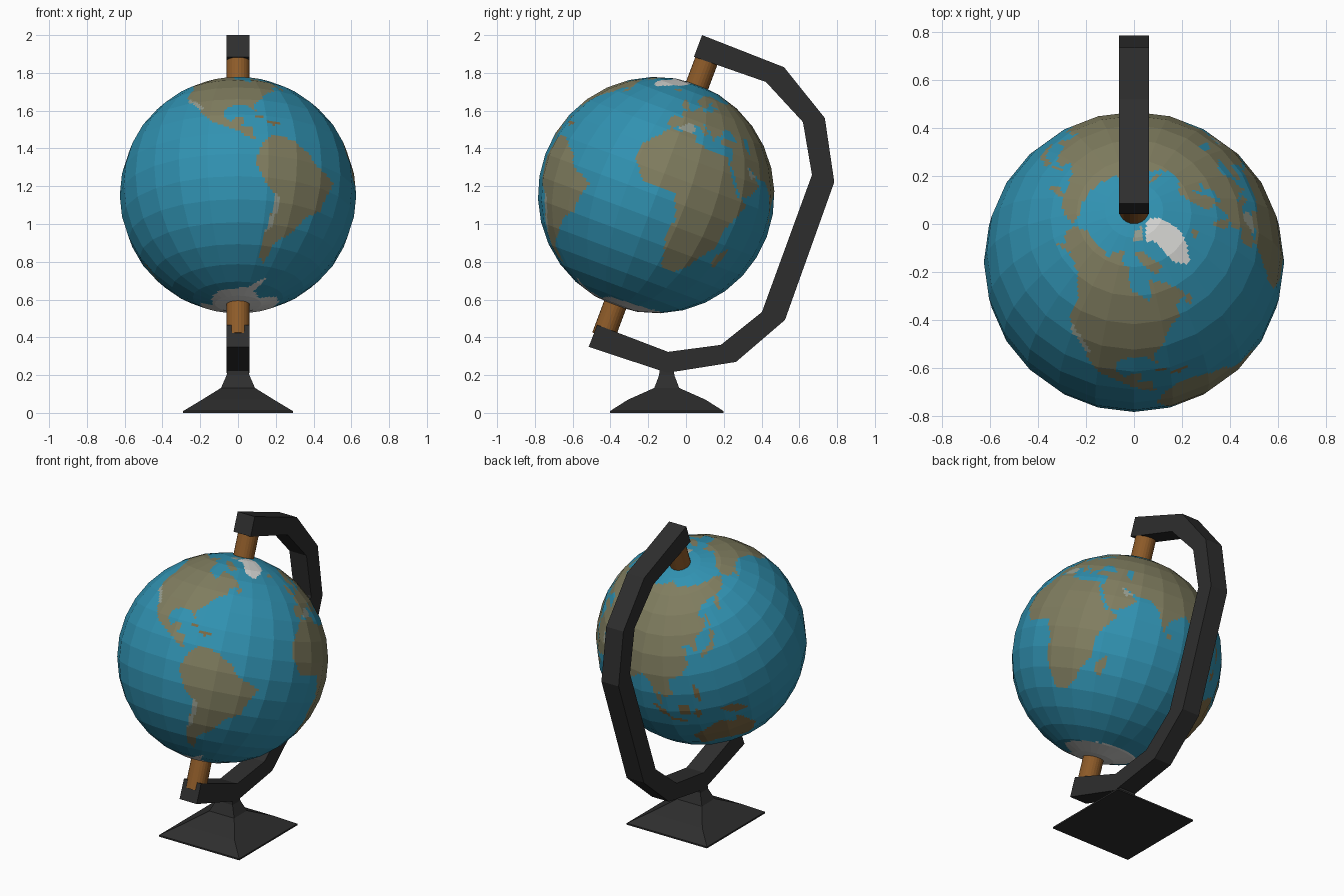
import bpy, bmesh, math
from mathutils import Vector, Matrix

if "Cube" in bpy.data.objects:
    bpy.data.objects.remove(bpy.data.objects["Cube"])

TILT = math.radians(20.5)
CENTRE = Vector((0, -0.158, 1.153))
R = 0.626
TURN = Matrix.Rotation(-TILT, 4, 'X')


def material(name, rgb):
    m = bpy.data.materials.new(name)
    m.diffuse_color = (*rgb, 1)
    m.use_nodes = True
    m.node_tree.nodes["Principled BSDF"].inputs["Base Color"].default_value = m.diffuse_color
    return m


ocean = material("ocean_blue", (0.030, 0.285, 0.44))
land = material("land_olive", (0.215, 0.205, 0.115))
dry = material("dry_land_brown", (0.21, 0.145, 0.06))
pale = material("pale_coast", (0.30, 0.33, 0.27))
ice = material("ice_white", (0.68, 0.68, 0.66))
wood = material("pin_wood", (0.27, 0.105, 0.022))
dark = material("stand_charcoal", (0.027, 0.027, 0.027))


def finish(name, bm, mats):
    bmesh.ops.recalc_face_normals(bm, faces=bm.faces)
    me = bpy.data.meshes.new(name)
    bm.to_mesh(me)
    bm.free()
    for m in mats:
        me.materials.append(m)
    ob = bpy.data.objects.new(name, me)
    bpy.context.collection.objects.link(ob)
    return ob


# Map outlines in degrees of longitude and latitude; later regions paint over earlier ones
regions = []
WATER, LAND, DRY, PALE, ICE = range(5)


def region(slot, *pts):
    xs, ys = zip(*pts)
    regions.append((slot, pts, min(xs), max(xs), min(ys), max(ys)))


# Americas
region(LAND, (-168, 66), (-156, 71), (-128, 70), (-95, 68), (-93, 59), (-82, 55),
       (-79, 52), (-78, 62), (-65, 59), (-56, 52), (-65, 49), (-65, 44), (-71, 42),
       (-76, 35), (-81, 31), (-80, 25), (-83, 29), (-90, 30), (-97, 27), (-97, 21),
       (-94, 18), (-90, 21), (-87, 21), (-88, 16), (-83, 15), (-83, 10), (-77, 8),
       (-84, 9), (-92, 14), (-105, 20), (-112, 28), (-117, 33), (-124, 40),
       (-124, 48), (-135, 58), (-150, 60), (-162, 56), (-158, 60), (-166, 62))
region(LAND, (-90, 73), (-78, 73), (-62, 66), (-70, 63))
region(LAND, (-118, 72), (-102, 73), (-104, 69), (-116, 69))
region(LAND, (-77, 8), (-72, 12), (-62, 10), (-51, 4), (-50, 0), (-35, -6),
       (-39, -14), (-41, -22), (-48, -26), (-54, -34), (-58, -38), (-65, -43),
       (-66, -48), (-68, -55), (-74, -51), (-73, -38), (-70, -20), (-76, -14),
       (-81, -5), (-80, 1))
region(PALE, (-70, -18), (-67, -22), (-70, -36), (-73, -38), (-71, -28))
region(PALE, (-112, 28), (-110, 29), (-115, 34), (-121, 38), (-122, 36), (-117, 33))
# Africa
region(LAND, (-6, 35), (10, 37), (11, 33), (20, 31), (32, 31), (37, 20), (43, 12),
       (51, 12), (40, -4), (40, -15), (35, -22), (32, -28), (26, -34), (18, -34),
       (12, -17), (13, -7), (9, 1), (9, 4), (-8, 4), (-17, 14), (-16, 22), (-10, 30))
region(LAND, (49, -12), (50, -16), (47, -25), (44, -23), (44, -17))
# Europe
region(LAND, (-9, 43), (-1, 44), (-4, 48), (3, 51), (8, 54), (10, 57), (13, 54),
       (21, 55), (23, 59), (30, 60), (21, 61), (25, 65), (18, 62), (18, 59), (13, 56),
       (8, 58), (5, 61), (14, 68), (25, 71), (41, 67), (60, 69), (60, 40), (41, 41),
       (36, 46), (30, 46), (28, 42), (23, 40), (22, 37), (19, 42), (13, 45), (18, 40),
       (16, 38), (11, 43), (4, 43), (-1, 38), (-5, 36), (-9, 37))
region(LAND, (-5, 50), (1, 51), (-2, 57), (-6, 58))
region(LAND, (-24, 65), (-15, 66), (-15, 64), (-22, 63.5))
# Asia
region(LAND, (60, 69), (68, 72), (80, 73), (104, 77), (113, 74), (140, 72), (160, 70),
       (180, 69), (190, 66), (178, 62), (164, 60), (157, 51), (156, 57), (162, 61),
       (143, 59), (136, 54), (141, 52), (139, 47), (129, 42), (129, 36), (126, 35),
       (125, 39), (118, 39), (122, 37), (120, 33), (122, 29), (116, 23), (108, 21),
       (109, 12), (105, 9), (101, 13), (103, 2), (99, 8), (97, 16), (91, 22), (87, 21),
       (80, 15), (77, 8), (73, 19), (67, 25), (57, 26), (50, 30), (51, 25), (56, 25),
       (59, 22), (52, 16), (44, 13), (35, 28), (36, 36), (27, 37), (28, 41), (41, 41),
       (60, 41))
region(WATER, (48, 45), (53, 46), (53, 37), (49, 38))
region(PALE, (48, 30), (56, 26), (51, 24))
region(PALE, (-2, 36), (8, 37), (9, 41), (4, 43), (0, 39))
region(LAND, (130, 31), (140, 35), (142, 40), (145, 43), (141, 45), (139, 38), (131, 34))
# Southern islands
region(DRY, (114, -22), (122, -17), (130, -12), (136, -12), (140, -17), (142, -11),
       (153, -26), (150, -37), (144, -39), (138, -34), (130, -32), (116, -35))
for slot, lon, lat, a, b, lean in (          # single islands as leaning diamonds
        (DRY, 141, -5, 10, 3, -25), (DRY, 114, 1, 5, 5, 45), (DRY, 101, 0, 8, 2, -45),
        (DRY, 110, -7, 5, 1.2, -8), (DRY, 121, -2, 2, 4, 0), (DRY, 123, 11, 2, 7, 12),
        (LAND, 171, -44, 5, 2, 45), (LAND, 176, -39, 4, 2, -50), (LAND, 81, 7, 1.5, 2.5, 0),
        (DRY, -79, 22, 5, 1.2, -15), (DRY, -71, 19, 3.5, 1.5, 0), (LAND, 143, 50, 1, 4, 0),
        (LAND, 60, 74, 7, 2, 35), (LAND, -56, 49, 3, 2, 0)):
    c, s = math.cos(math.radians(lean)), math.sin(math.radians(lean))
    region(slot, *[(lon + x * c - y * s, lat + x * s + y * c)
                   for x, y in ((a, 0), (0, b), (-a, 0), (0, -b))])
# Polar ice
region(ICE, (-70, 77), (-58, 82), (-32, 83.5), (-18, 80), (-22, 71), (-42, 60),
       (-52, 65), (-56, 75))
region(PALE, (-92, 77), (-88, 81), (-65, 83), (-76, 77))
region(ICE, (-170, -77), (-130, -74), (-75, -72), (-66, -67), (-57, -63), (-61, -74),
       (-35, -78), (-10, -71), (50, -67), (130, -66), (165, -71), (165, -77),
       (190, -77), (190, -90), (-170, -90))


def inside(x, y, pts):
    hit = False
    px, py = pts[-1]
    for qx, qy in pts:
        if (qy > y) != (py > y) and x < (px - qx) * (y - qy) / (py - qy) + qx:
            hit = not hit
        px, py = qx, qy
    return hit


def paint(p):
    lat = math.degrees(math.asin(p.z / p.length))
    lon = math.degrees(math.atan2(p.y, p.x))
    if lon < -170:
        lon += 360
    for slot, pts, x0, x1, y0, y1 in reversed(regions):
        if x0 <= lon <= x1 and y0 <= lat <= y1 and inside(lon, lat, pts):
            return slot
    return WATER


# Globe: flat-faced ball whose flat facets are finely cut so the coastlines can be painted
SEG, RING, KU, KV = 24, 16, 10, 8


def corner(i, j):
    a, b = math.pi * i / RING - math.pi / 2, 2 * math.pi * j / SEG
    return Vector((math.cos(a) * math.cos(b), math.cos(a) * math.sin(b), math.sin(a))) * R


def facet_point(i, j):
    a, u = divmod(i, KV)
    b, v = divmod(j, KU)
    low = corner(a, b).lerp(corner(a, b + 1), v / KU)
    return low.lerp(corner(a + 1, b).lerp(corner(a + 1, b + 1), v / KU), u / KV)


bm = bmesh.new()
NU, NV = SEG * KU, RING * KV
south, north = bm.verts.new((0, 0, -R)), bm.verts.new((0, 0, R))
rows = [[south] * NU]
rows += [[bm.verts.new(facet_point(i, j)) for j in range(NU)] for i in range(1, NV)]
rows.append([north] * NU)
for i in range(NV):
    for j in range(NU):
        k = (j + 1) % NU
        ring = [rows[i][j], rows[i][k], rows[i + 1][k], rows[i + 1][j]]
        f = bm.faces.new(list(dict.fromkeys(ring)))
        f.material_index = paint(f.calc_center_median())
globe = finish("globe", bm, [ocean, land, dry, pale, ice])
globe.matrix_world = Matrix.Translation(CENTRE) @ TURN

# Pins at both poles
for name, side in (("top_pin", 1), ("bottom_pin", -1)):
    bm = bmesh.new()
    bmesh.ops.create_cone(bm, cap_ends=True, segments=24, radius1=0.062, radius2=0.062,
                          depth=0.24)
    pin = finish(name, bm, [wood])
    pin.matrix_world = Matrix.Translation(CENTRE) @ TURN @ Matrix.Translation((0, 0, side * 0.68))

# Bent arm: side profile (outer and inner edge) given thickness along x
outer = [(0.085, 2.0), (0.519, 1.83), (0.735, 1.561), (0.785, 1.222), (0.524, 0.492),
         (0.265, 0.27), (-0.10, 0.212), (-0.515, 0.35)]
inner = [(0.042, 1.885), (0.423, 1.752), (0.619, 1.54), (0.667, 1.26), (0.402, 0.534),
         (0.185, 0.36), (-0.095, 0.323), (-0.47, 0.466)]
bm = bmesh.new()
loops = [[bm.verts.new((x, y, z)) for x, (y, z) in
          ((-0.062, o), (0.062, o), (0.062, n), (-0.062, n))] for o, n in zip(outer, inner)]


def skin(bm, loops):
    for a, b in zip(loops, loops[1:]):
        for k in range(4):
            bm.faces.new((a[k], a[(k + 1) % 4], b[(k + 1) % 4], b[k]))
    bm.faces.new(loops[0])
    bm.faces.new(loops[-1])


skin(bm, loops)
finish("arm", bm, [dark])

# Square flared base with a short neck
bm = bmesh.new()
levels = [(0, 0.29, 0.30), (0.01, 0.29, 0.30), (0.07, 0.19, 0.205), (0.132, 0.09, 0.066),
          (0.2, 0.06, 0.04), (0.25, 0.055, 0.038)]
skin(bm, [[bm.verts.new((sx * x, -0.102 + sy * y, z)) for sx, sy in
           ((-1, -1), (1, -1), (1, 1), (-1, 1))] for z, x, y in levels])
finish("base", bm, [dark])
